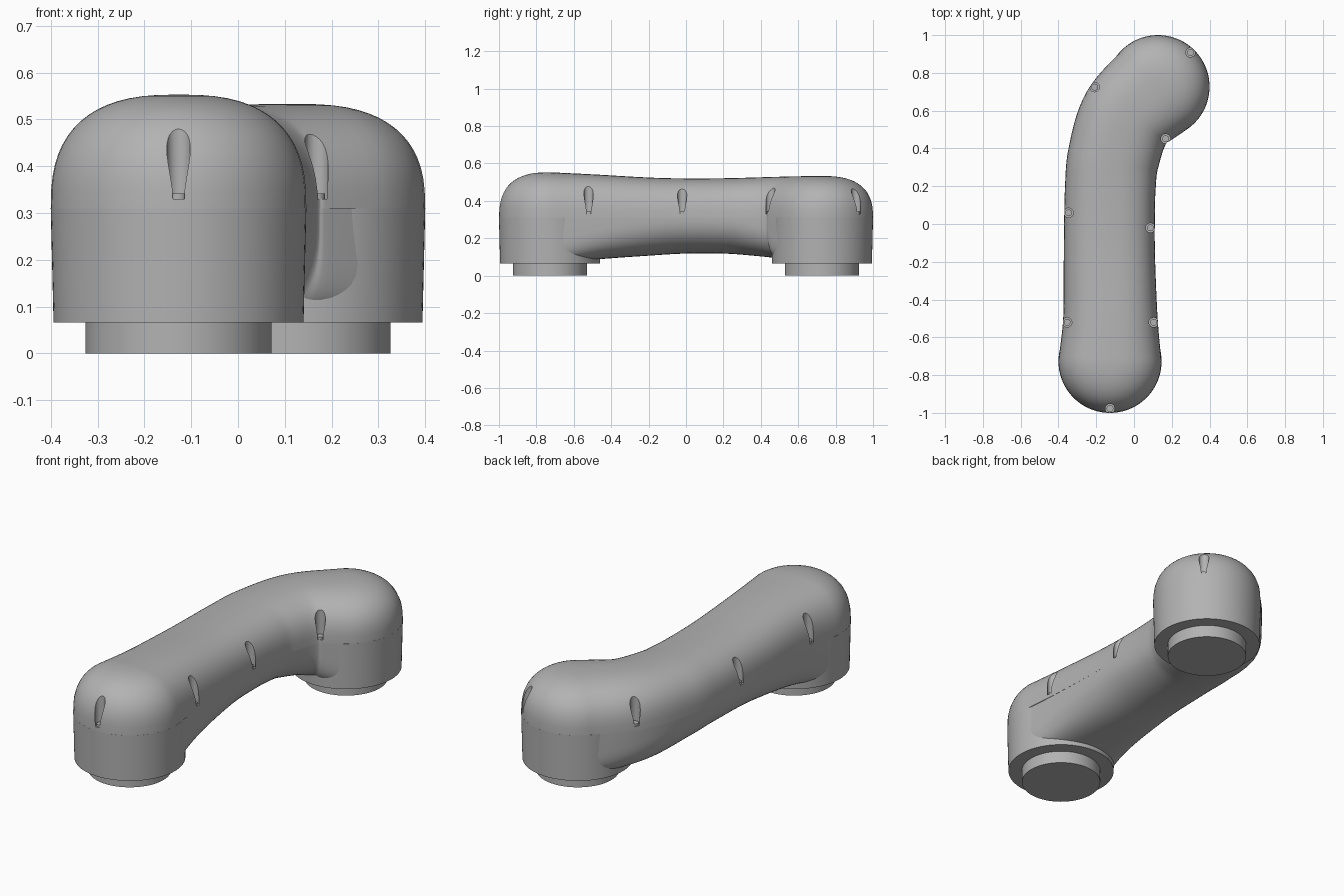
import bpy, bmesh, math
from mathutils import Vector

if "Cube" in bpy.data.objects:
    bpy.data.objects.remove(bpy.data.objects["Cube"], do_unlink=True)

SEAM, FLOOR = 0.31, 0.066
HUBS = [(-0.127, -0.727), (0.127, 0.727)]

grey = bpy.data.materials.new("light grey")
grey.use_nodes = True
grey.diffuse_color = (0.45, 0.45, 0.45, 1)
grey.node_tree.nodes["Principled BSDF"].inputs["Base Color"].default_value = (0.45, 0.45, 0.45, 1)

# Centre line of the arm: x, y, half width, top height
PATH = [Vector(p) for p in [
    (-0.127, -0.727, 0.273, 0.553), (-0.125, -0.5, 0.25, 0.542),
    (-0.13, -0.2, 0.242, 0.525), (-0.13, 0.0, 0.24, 0.52),
    (-0.125, 0.2, 0.24, 0.521), (-0.107, 0.36, 0.243, 0.525),
    (-0.035, 0.57, 0.252, 0.531), (0.127, 0.727, 0.273, 0.533)]]


def sample_path(steps=8):
    pts = [2 * PATH[0] - PATH[1]] + PATH + [2 * PATH[-1] - PATH[-2]]
    out = []
    for a, b, c, d in zip(pts, pts[1:], pts[2:], pts[3:]):
        for i in range(steps):
            t = i / steps
            out.append(b + (c - a) * t / 2 + (2 * a - 5 * b + 4 * c - d) * t * t / 2
                       + (3 * b - a - 3 * c + d) * t ** 3 / 2)
    return out + [PATH[-1].copy()]


SPINE = sample_path()
LAST = len(SPINE) - 1


def outline(cap=24):
    """Closed loop of (spine index, outward direction) around the arm."""
    heading = []
    for i in range(LAST + 1):
        d = SPINE[min(i + 1, LAST)] - SPINE[max(i - 1, 0)]
        heading.append(math.atan2(d.y, d.x))
    q = math.pi / 2
    loop = [(i, heading[i] + q) for i in range(LAST + 1)]
    loop += [(LAST, heading[LAST] + q - math.pi * k / cap) for k in range(1, cap)]
    loop += [(i, heading[i] - q) for i in range(LAST, -1, -1)]
    loop += [(0, heading[0] - q - math.pi * k / cap) for k in range(1, cap)]
    return [(i, Vector((math.cos(a), math.sin(a)))) for i, a in loop]


def add_object(name, bm):
    bmesh.ops.recalc_face_normals(bm, faces=bm.faces)
    mesh = bpy.data.meshes.new(name)
    bm.to_mesh(mesh)
    bm.free()
    mesh.materials.append(grey)
    ob = bpy.data.objects.new(name, mesh)
    bpy.context.collection.objects.link(ob)
    return ob


def shell(name, section, rings=16):
    """Rounded solid over the outline; section(i) gives radius, end height, roundness."""
    bm = bmesh.new()
    loop, rows = outline(), []
    for k in range(rings + 1):
        a = math.pi / 2 * k / rings
        row = []
        for i, out in loop:
            radius, end, n = section(i)
            u = max(math.cos(a), 0) ** (2 / n) if k < rings else 0
            p = SPINE[i].xy + out * radius * u
            row.append(bm.verts.new((p.x, p.y, SEAM + (end - SEAM) * math.sin(a) ** (2 / n))))
        rows.append(row)
    count = len(loop)
    for low, high in zip(rows, rows[1:]):
        for j in range(count):
            m = (j + 1) % count
            bm.faces.new((low[j], low[m], high[m], high[j]))
    bm.faces.new(rows[0][::-1])
    bmesh.ops.remove_doubles(bm, verts=bm.verts, dist=0.00005)
    return add_object(name, bm)


def cylinder(name, x, y, low, high, bottom, top, sides=64):
    bm = bmesh.new()
    bmesh.ops.create_cone(bm, cap_ends=True, segments=sides, radius1=bottom,
                          radius2=top, depth=high - low)
    bmesh.ops.translate(bm, verts=bm.verts, vec=(x, y, (low + high) / 2))
    return add_object(name, bm)


def cover_section(i):
    return SPINE[i].z, SPINE[i].w, 2.6


def tube_section(i):
    w = abs(2 * i / LAST - 1)
    return SPINE[i].z - 0.006 * w ** 4, max(0.12 - 0.07 * w * w, 0.07), 2.2 + 6 * w ** 4


# Upper cover and lower tube meet at the seam
cover = shell("upper_cover", cover_section)
parts = [cover, shell("lower_tube", tube_section)]

# Joint housings and mounting flanges at both ends
for end, (x, y) in zip(("front", "back"), HUBS):
    parts.append(cylinder(end + "_joint_housing", x, y, FLOOR, SEAM, 0.267, 0.273, 96))
    parts.append(cylinder(end + "_mounting_flange", x, y, 0, FLOOR + 0.01, 0.199, 0.199))

# Screw pockets cut into the cover, each with a screw head
SLOTS = [(-0.127, -1), (0.12, -0.52), (-0.37, -0.52), (0.11, -0.02),
         (-0.37, 0.06), (0.19, 0.43), (-0.23, 0.74), (0.31, 0.92)]
cutters = bmesh.new()
for number, slot in enumerate(SLOTS):
    p = Vector(slot)
    foot = min(SPINE, key=lambda s: (s.xy - p).length)
    c = foot.xy + (p - foot.xy).normalized() * (foot.z - 0.023)
    made = bmesh.ops.create_cone(cutters, cap_ends=True, segments=24, radius1=0.025,
                                 radius2=0.025, depth=0.3)
    bmesh.ops.translate(cutters, verts=made["verts"], vec=(c.x, c.y, 0.33 + 0.15))
    parts.append(cylinder(f"screw_head_{number + 1}", c.x, c.y, 0.325, 0.342, 0.018, 0.018, 20))

cutter = add_object("pocket_cutter", cutters)
cutter.hide_render = True
cut = cover.modifiers.new("pockets", "BOOLEAN")
cut.operation, cut.solver, cut.object = "DIFFERENCE", "EXACT", cutter
bpy.context.view_layer.objects.active = cover
bpy.ops.object.modifier_apply(modifier=cut.name)
bpy.data.objects.remove(cutter, do_unlink=True)

# Smooth shading with sharp edges kept
bpy.ops.object.select_all(action="DESELECT")
for ob in parts:
    ob.select_set(True)
bpy.ops.object.shade_smooth_by_angle(angle=math.radians(35))
